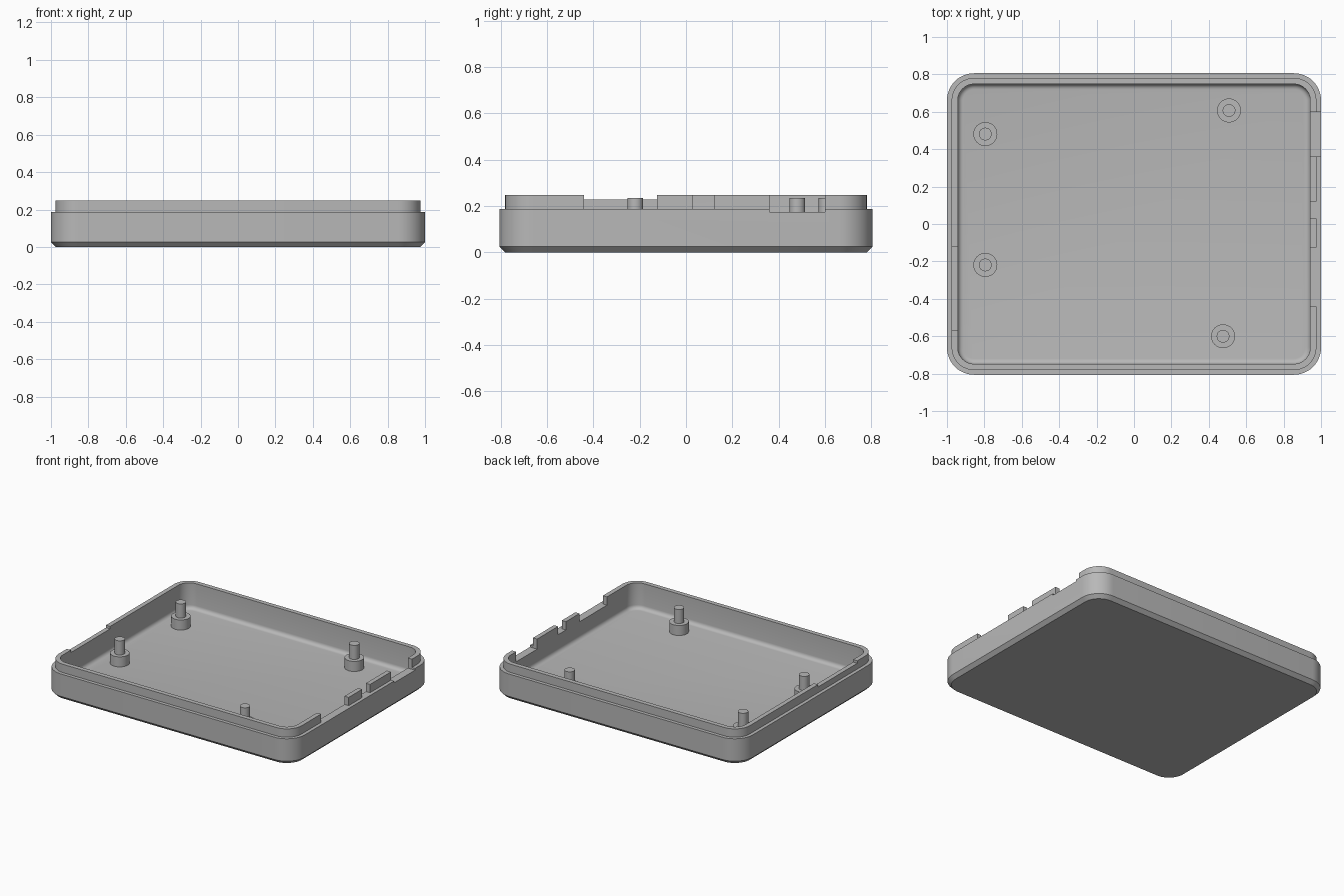
import bpy, bmesh, math

if "Cube" in bpy.data.objects:
    bpy.data.objects.remove(bpy.data.objects["Cube"], do_unlink=True)

HX, HY, R = 1.0, 0.806, 0.145            # outer half sizes and corner radius
RIM, LIP, FLOOR = 0.187, 0.247, 0.06     # rim, lip top and floor heights

grey = bpy.data.materials.new("plain grey")
grey.use_nodes = True
grey.diffuse_color = (0.48, 0.48, 0.48, 1)
grey.node_tree.nodes["Principled BSDF"].inputs["Base Color"].default_value = grey.diffuse_color


def finish(name, bm):
    bmesh.ops.recalc_face_normals(bm, faces=bm.faces)
    mesh = bpy.data.meshes.new(name)
    bm.to_mesh(mesh)
    bm.free()
    ob = bpy.data.objects.new(name, mesh)
    bpy.context.collection.objects.link(ob)
    mesh.materials.append(grey)
    return ob


def activate(ob):
    bpy.ops.object.select_all(action="DESELECT")
    ob.select_set(True)
    bpy.context.view_layer.objects.active = ob


def loft(name, rings):
    """Join closed rings of points and cap both ends."""
    bm = bmesh.new()
    loops = [[bm.verts.new(p) for p in ring] for ring in rings]
    n = len(loops[0])
    for a, b in zip(loops, loops[1:]):
        for i in range(n):
            j = (i + 1) % n
            bm.faces.new((a[i], a[j], b[j], b[i]))
    bm.faces.new(loops[0])
    bm.faces.new(loops[-1])
    return finish(name, bm)


def rounded_ring(inset, z, segs=12):
    r = R - inset
    pts = []
    for k, (sx, sy) in enumerate(((1, 1), (-1, 1), (-1, -1), (1, -1))):
        for i in range(segs + 1):
            a = math.pi / 2 * (k + i / segs)
            pts.append((sx * (HX - R) + r * math.cos(a),
                        sy * (HY - R) + r * math.sin(a), z))
    return pts


# Tray: chamfered base, stepped lip, filleted inner floor
WALL, FILLET = 0.058, 0.028
section = [(0.025, 0), (0, 0.025), (0, RIM), (0.025, RIM), (0.025, LIP), (WALL, LIP)]
for i in range(6):
    a = math.pi / 2 * i / 5
    section.append((WALL + FILLET * (1 - math.cos(a)), FLOOR + FILLET * (1 - math.sin(a))))
tray = loft("tray", [rounded_ring(d, z) for d, z in section])

# Notches in the lip: side, y range, bottom height
notches = [(1, 0.36, 0.6, 0.174), (1, 0.03, 0.12, RIM),
           (1, -0.44, -0.125, RIM), (-1, -0.57, -0.12, 0.229)]
for side, y0, y1, z in notches:
    bm = bmesh.new()
    bmesh.ops.create_cube(bm, size=1)
    bmesh.ops.scale(bm, vec=(0.3, y1 - y0, 0.2), verts=bm.verts)
    bmesh.ops.translate(bm, vec=(side, (y0 + y1) / 2, z + 0.1), verts=bm.verts)
    cutter = finish("notch_cutter", bm)
    cutter.hide_render = True
    activate(tray)
    mod = tray.modifiers.new("notch", "BOOLEAN")
    mod.operation, mod.solver, mod.object = "DIFFERENCE", "EXACT", cutter
    bpy.ops.object.modifier_apply(modifier=mod.name)
    bpy.data.objects.remove(cutter, do_unlink=True)

parts = [tray]

# Stepped locating posts: wide boss with a thin pin
posts = {"left_back": (0.508, 0.607), "left_front": (0.476, -0.6),
         "right_back": (-0.795, 0.481), "right_front": (-0.795, -0.219)}
steps = [(0.064, FLOOR - 0.01), (0.064, 0.133), (0.034, 0.133), (0.034, 0.235)]
for name, (x, y) in posts.items():
    rings = [[(x + r * math.cos(math.tau * i / 32), y + r * math.sin(math.tau * i / 32), z)
              for i in range(32)] for r, z in steps]
    parts.append(loft(name + "_post", rings))

for ob in parts:
    activate(ob)
    bpy.ops.object.shade_smooth_by_angle(angle=math.radians(30))
